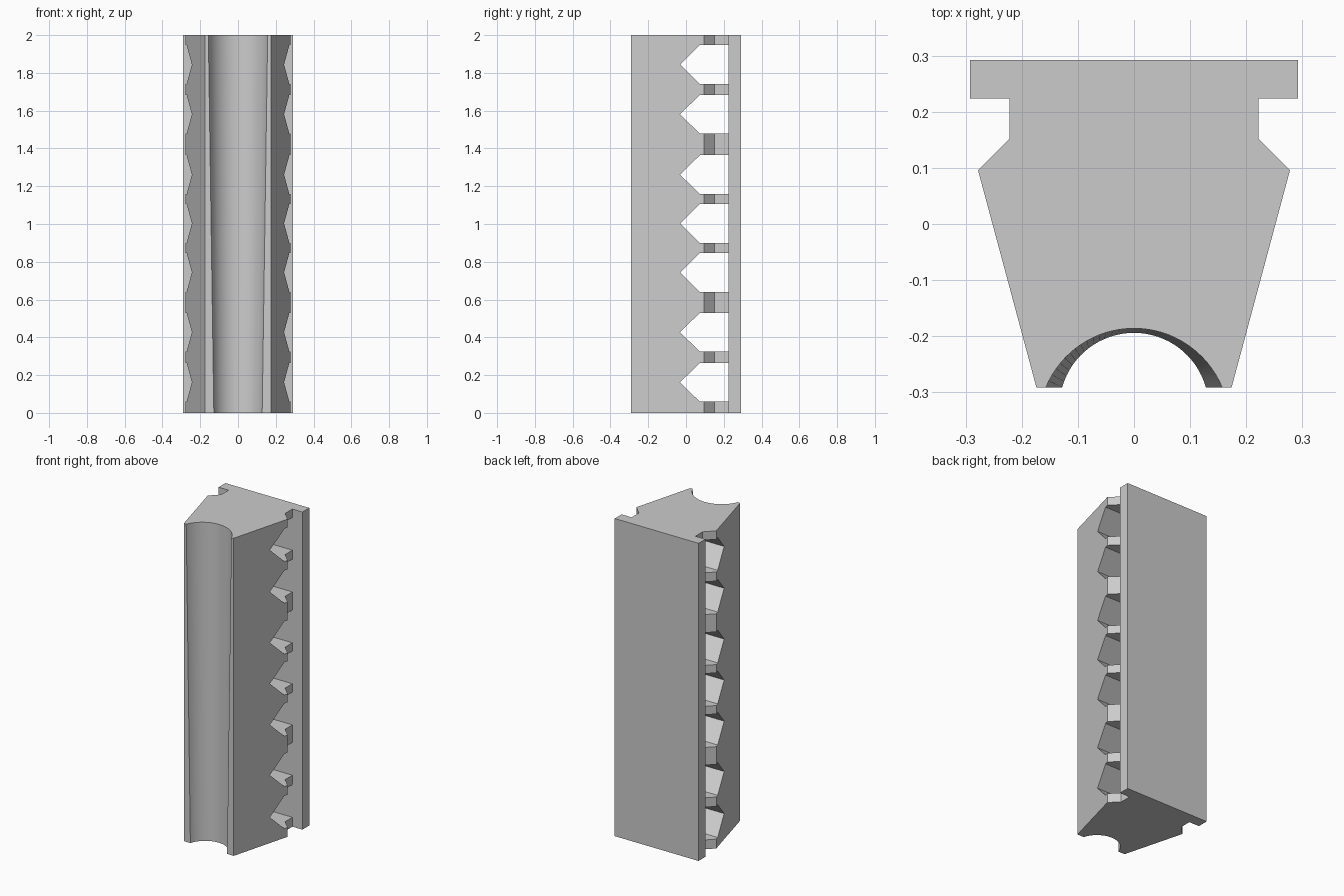
import bpy, bmesh, math

if "Cube" in bpy.data.objects:
    bpy.data.objects.remove(bpy.data.objects["Cube"])

HEIGHT = 2.0
FRONT = -0.291
SLOT_CENTRES = [0.162, 0.427, 0.744, 1.003, 1.261, 1.581, 1.844]


def make_object(name, bm):
    bmesh.ops.recalc_face_normals(bm, faces=bm.faces)
    mesh = bpy.data.meshes.new(name)
    bm.to_mesh(mesh)
    bm.free()
    obj = bpy.data.objects.new(name, mesh)
    bpy.context.collection.objects.link(obj)
    return obj


def loft(bm, ring_a, ring_b):
    """Closed solid between two rings with the same number of points."""
    a = [bm.verts.new(p) for p in ring_a]
    b = [bm.verts.new(p) for p in ring_b]
    bm.faces.new(a)
    bm.faces.new(b)
    n = len(a)
    for i in range(n):
        j = (i + 1) % n
        bm.faces.new((a[i], a[j], b[j], b[i]))


def section(z, half, rise, steps=32):
    """Body outline with a circular groove of given half width and rise."""
    side = [(0.174, FRONT), (0.278, 0.096), (0.222, 0.152),
            (0.222, 0.224), (0.292, 0.224), (0.292, 0.292)]
    outline = side + [(-x, y) for x, y in reversed(side)]
    r = (half * half + rise * rise) / (2 * rise)
    cy = FRONT + rise - r
    span = math.asin(half / r)
    for i in range(steps + 1):
        t = -span + 2 * span * i / steps
        outline.append((r * math.sin(t), cy + r * math.cos(t)))
    return [(x, y, z) for x, y in outline]


# Flanged body with a front groove that widens towards the top
bm = bmesh.new()
loft(bm, section(0, 0.128, 0.097), section(HEIGHT, 0.157, 0.105))
body = make_object("slotted_body", bm)

# Pointed slots running through from side to side
bm = bmesh.new()
for zc in SLOT_CENTRES:
    prof = [(-0.031, 0), (0.073, -0.103), (0.2238, -0.103),
            (0.2238, 0.103), (0.073, 0.103)]
    loft(bm, [(-0.4, y, zc + z) for y, z in prof],
         [(0.4, y, zc + z) for y, z in prof])
cutter = make_object("slot_cutter", bm)
cutter.hide_render = True

mod = body.modifiers.new("slots", 'BOOLEAN')
mod.operation = 'DIFFERENCE'
mod.solver = 'EXACT'
mod.object = cutter
bpy.context.view_layer.objects.active = body
body.select_set(True)
bpy.ops.object.modifier_apply(modifier=mod.name)
bpy.data.objects.remove(cutter, do_unlink=True)

bpy.ops.object.shade_smooth_by_angle(angle=math.radians(20))
